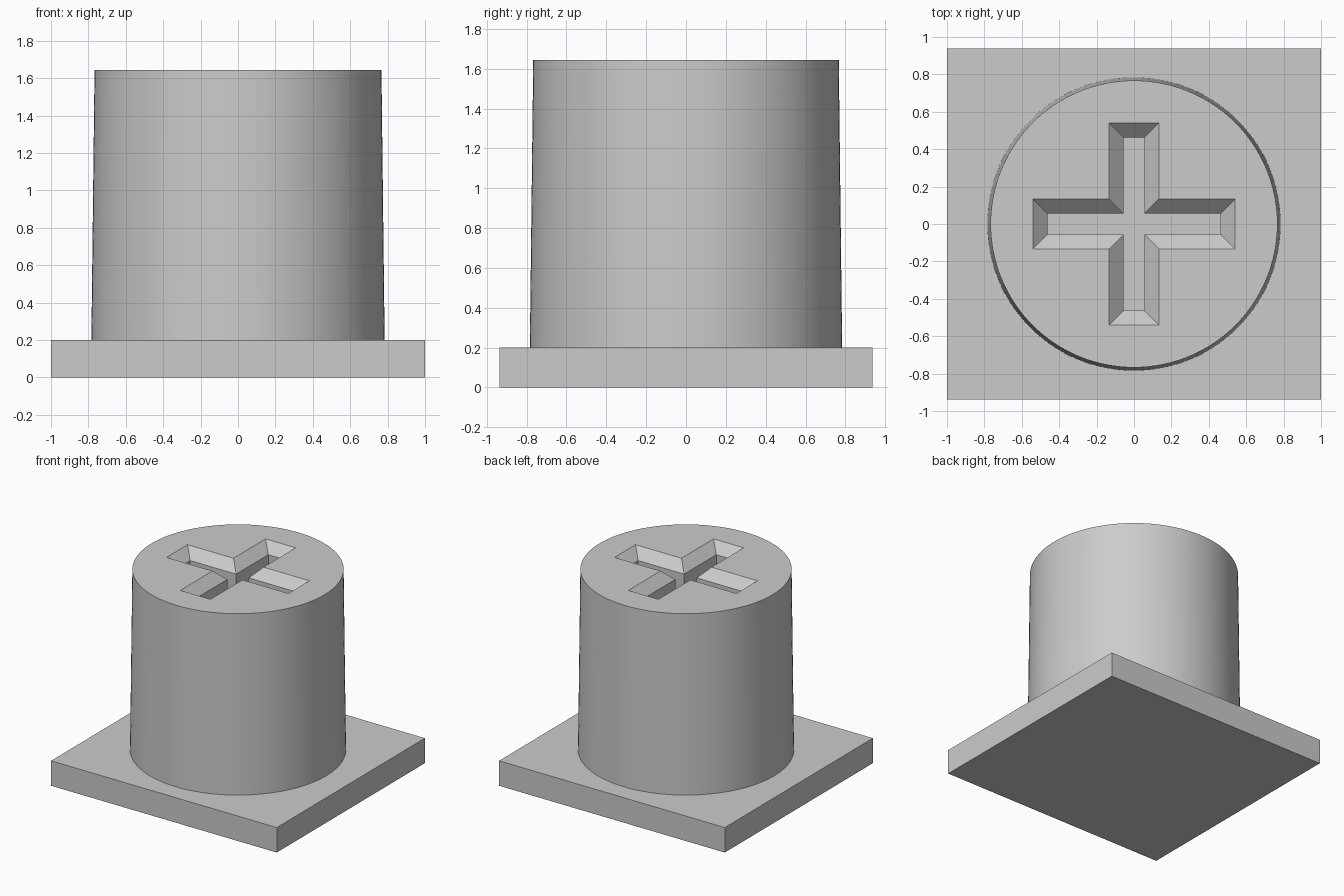
import bpy, bmesh
from math import sin, cos, pi, radians

cube = bpy.data.objects.get("Cube")
if cube:
    bpy.data.objects.remove(cube, do_unlink=True)

grey = bpy.data.materials.new("light_grey")
grey.use_nodes = True
colour = (0.6, 0.6, 0.6, 1)
grey.diffuse_color = colour
grey.node_tree.nodes["Principled BSDF"].inputs["Base Color"].default_value = colour

PLATE_TOP, STEM_TOP = 0.2, 1.645
SEGMENTS = 128


def add_object(name, bm):
    bmesh.ops.recalc_face_normals(bm, faces=bm.faces[:])
    mesh = bpy.data.meshes.new(name)
    bm.to_mesh(mesh)
    bm.free()
    mesh.materials.append(grey)
    obj = bpy.data.objects.new(name, mesh)
    bpy.context.collection.objects.link(obj)
    return obj


def ring(bm, points, z):
    """Closed loop of vertices at one height."""
    return [bm.verts.new((x, y, z)) for x, y in points]


def bridge(bm, a, b):
    for i in range(len(a)):
        j = (i + 1) % len(a)
        bm.faces.new((a[i], a[j], b[j], b[i]))


def loop_edges(bm, loop):
    pairs = zip(loop, loop[1:] + loop[:1])
    return [bm.edges.get(p) for p in pairs]


def circle(r):
    return [(r * cos(2 * pi * i / SEGMENTS), r * sin(2 * pi * i / SEGMENTS))
            for i in range(SEGMENTS)]


def cross(length, width):
    """Plus outline from half length and half width of its arms."""
    points = []
    x, y = 1, 0
    for _ in range(4):
        for u, v in ((length, -width), (length, width), (width, width)):
            points.append((u * x - v * y, u * y + v * x))
        x, y = -y, x
    return points


# Rectangular base plate
bm = bmesh.new()
bmesh.ops.create_cube(bm, size=1)
for v in bm.verts:
    v.co.x *= 2
    v.co.y *= 1.875
    v.co.z = (v.co.z + 0.5) * PLATE_TOP
add_object("base_plate", bm)

# Tapered round stem with a chamfered cross socket
bm = bmesh.new()
foot = ring(bm, circle(0.784), PLATE_TOP)
rim = ring(bm, circle(0.767), STEM_TOP)
mouth = ring(bm, cross(0.54, 0.133), STEM_TOP)
throat = ring(bm, cross(0.463, 0.056), STEM_TOP - 0.077)
floor = ring(bm, cross(0.463, 0.056), 0.45)
bridge(bm, foot, rim)
bridge(bm, mouth, throat)
bridge(bm, throat, floor)
bm.faces.new(floor)
bmesh.ops.triangle_fill(bm, use_beauty=True, normal=(0, 0, 1),
                        edges=loop_edges(bm, rim) + loop_edges(bm, mouth))
stem = add_object("stem", bm)

bpy.ops.object.select_all(action="DESELECT")
stem.select_set(True)
bpy.context.view_layer.objects.active = stem
bpy.ops.object.shade_smooth_by_angle(angle=radians(30))
